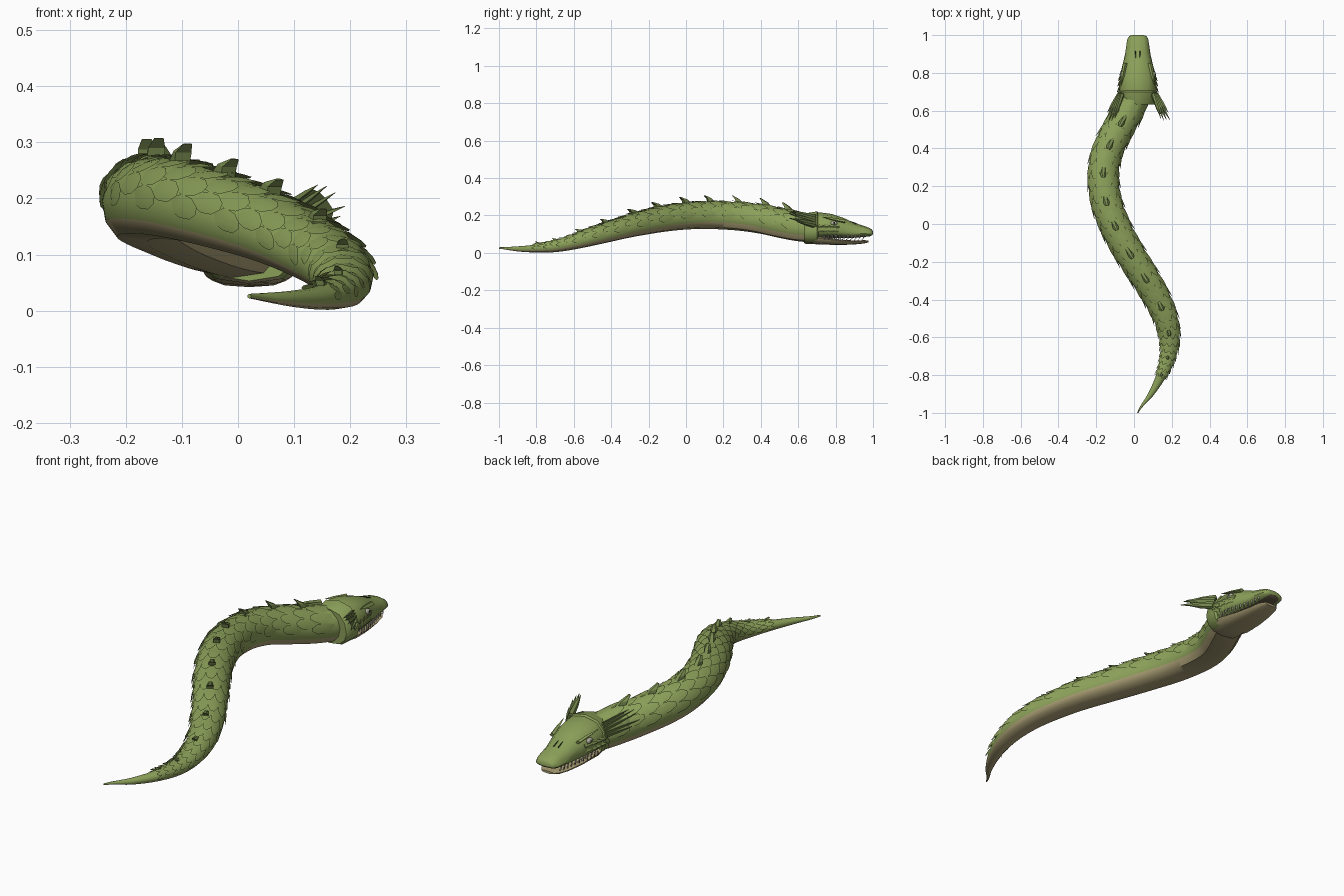
import bpy, bmesh, math
from mathutils import Vector

if "Cube" in bpy.data.objects:
    bpy.data.objects.remove(bpy.data.objects["Cube"])


def material(name, rgb):
    m = bpy.data.materials.new(name)
    m.use_nodes = True
    m.diffuse_color = (*rgb, 1)
    bsdf = m.node_tree.nodes["Principled BSDF"]
    bsdf.inputs["Base Color"].default_value = (*rgb, 1)
    bsdf.inputs["Roughness"].default_value = 0.8
    return m


GREEN = material("scale green", (0.26, 0.35, 0.10))
DARK_GREEN = material("fin green", (0.19, 0.26, 0.08))
TAN = material("belly tan", (0.41, 0.35, 0.18))
MOUTH = material("mouth brown", (0.12, 0.10, 0.06))
BONE = material("tooth bone", (0.42, 0.41, 0.34))
BLACK = material("pupil black", (0.03, 0.035, 0.02))


class Part:
    """Collects lofts and plates into one mesh object."""

    def __init__(self, name, *mats):
        self.name, self.mats, self.bm = name, mats, bmesh.new()

    def loft(self, rings, rule=lambda k: 0):
        rows = [[self.bm.verts.new(p) for p in ring] for ring in rings]
        n = len(rows[0])
        for a, b in zip(rows, rows[1:]):
            for k in range(n):
                j = (k + 1) % n
                self.bm.faces.new((a[k], a[j], b[j], b[k])).material_index = rule(k)
        self.bm.faces.new(rows[0])
        self.bm.faces.new(rows[-1])

    def blade(self, base, tip, wide, thick):
        """Tapered four-sided spike with half-extents wide and thick."""
        base, tip, wide, thick = map(Vector, (base, tip, wide, thick))
        self.loft([[base.lerp(tip, t) + d * s for d in (wide, thick, -wide, -thick)]
                   for t, s in ((0, 1), (0.55, 0.75), (1, 0.08))])

    def ball(self, centre, radii):
        new = bmesh.ops.create_uvsphere(self.bm, u_segments=12, v_segments=8, radius=1)["verts"]
        for v in new:
            v.co = Vector(centre) + Vector(a * b for a, b in zip(v.co, radii))

    def finish(self, angle=42, closed=True):
        if closed:
            bmesh.ops.recalc_face_normals(self.bm, faces=self.bm.faces)
        mesh = bpy.data.meshes.new(self.name)
        self.bm.to_mesh(mesh)
        self.bm.free()
        for m in self.mats:
            mesh.materials.append(m)
        mesh.polygons.foreach_set("use_smooth", [True] * len(mesh.polygons))
        mesh.set_sharp_from_angle(angle=math.radians(angle))
        bpy.context.collection.objects.link(bpy.data.objects.new(self.name, mesh))


# Body profile at every 0.1 from tail tip to neck: centre, underside, top, half width
CENTRE = (.02, .09, .145, .18, .188, .168, .125, .068, .005, -.055, -.105, -.142, -.16, -.16, -.135, -.085, -.03, .015)
UNDER = (.022, .008, .002, .004, .018, .038, .06, .082, .1, .115, .125, .128, .125, .117, .102, .08, .062, .055)
TOP = (.03, .035, .045, .066, .1, .138, .17, .205, .232, .253, .267, .273, .273, .268, .257, .238, .218, .205)
WIDTH = (.003, .015, .027, .04, .053, .062, .069, .073, .076, .078, .079, .08, .08, .08, .08, .08, .08, .08)


def sample(vals, y):
    """Smooth interpolation of a profile at y."""
    f = min(max((y + 1) * 10, 0), len(vals) - 1.001)
    i = int(f)
    t = f - i
    a, b, c, d = (vals[min(max(i + k, 0), len(vals) - 1)] for k in (-1, 0, 1, 2))
    return b + t * (c - a) / 2 + t * t * (a - 2.5 * b + 2 * c - d / 2) + t ** 3 * (1.5 * (b - c) + (d - a) / 2)


def skin(y, angle, lift=0.0):
    """Point on the body surface, raised by lift."""
    x, lo, hi, w = (sample(v, y) for v in (CENTRE, UNDER, TOP, WIDTH))
    slope = (sample(CENTRE, y + .01) - sample(CENTRE, y - .01)) / .02
    side = Vector((1, -slope, 0)).normalized()
    c, s = math.cos(angle), math.sin(angle)
    if s < 0:
        c = math.copysign(abs(c) ** .6, c)
    return Vector((x, y, (lo + hi) / 2)) + side * c * (w + lift) + Vector((0, 0, s * ((hi - lo) / 2 + lift)))


SIDES = 12
ANGLES = [math.tau * k / SIDES for k in range(SIDES)]

body = Part("body", GREEN, TAN)
body.loft([[skin(-1 + i * .02, a) for a in ANGLES] for i in range(85)],
          lambda k: 1 if 7 <= k <= 10 else 0)
body.finish()

# Thin overlapping shield scales, staggered row by row, wound to face outwards
SHIELD = ((-.5, -.3), (-.1, -.52), (.25, -.45), (.5, -.15), (.5, .15), (.25, .45), (-.1, .52), (-.5, .3))
scales = Part("body_scales", GREEN)
y, row = .6, 0
while y > -.8:
    size = max(sample(WIDTH, y) / .08, .5)
    flare = .011 + .005 * (1 - size)
    count = 6 - row % 2
    gap = math.radians(200) / 6
    for k in range(count):
        mid = math.pi / 2 + (k - (count - 1) / 2) * gap
        rim = [scales.bm.verts.new(skin(y - u * .095 * size, mid + v * gap, flare * (u + .3)))
               for u, v in SHIELD]
        hub = scales.bm.verts.new(skin(y, mid, .006))
        for i in range(len(SHIELD)):
            face = scales.bm.faces.new((hub, rim[i], rim[(i + 1) % len(SHIELD)]))
            face.normal_update()
            axis = skin(y, mid) - skin(y, mid, -.02)
            if face.normal.dot(axis) < 0:
                face.normal_flip()
    y -= .062 * size
    row += 1
scales.finish(closed=False)

# Hooked spines down the back
spines = Part("back_spines", DARK_GREEN)
for y in (.55, .43, .28, .13, -.0, -.15, -.28, -.43, -.57, -.7, -.79):
    w = sample(WIDTH, y)
    size = max(w / .08, .5)
    rings = []
    for front, back, half, lift in ((.028, -.012, .016, -.004), (.006, -.018, .013, .018), (-.028, -.034, .006, .035)):
        da = half * size / w
        rings.append([skin(y + d * size, math.pi / 2 + s * da, lift * size)
                      for d, s in ((front, -.5), (front, .5), (back, 1), (back, -1))])
    spines.loft(rings)
spines.finish(25)

MID = .02  # head centre line


def head_ring(y, w, lo, hi, split):
    zc = lo + split * (hi - lo)
    ring = []
    for a in ANGLES:
        c, s = math.cos(a), math.sin(a)
        c = math.copysign(abs(c) ** .75, c)
        ring.append((MID + w * c, y, zc + s * (hi - zc if s > 0 else zc - lo)))
    return ring


# Upper head: y, half width, lower edge, top
HEAD = ((.64, .088, .07, .2), (.66, .096, .075, .212), (.72, .1, .08, .216), (.78, .096, .081, .208),
        (.84, .081, .08, .188), (.9, .067, .081, .16), (.95, .06, .085, .145), (.98, .055, .088, .134),
        (.994, .046, .093, .125), (1, .032, .099, .116))
head = Part("upper_head", GREEN, MOUTH)
head.loft([head_ring(*r, .3) for r in HEAD], lambda k: 1 if k in (8, 9) else 0)
head.finish()

JAW = ((.65, .08, .05, .11), (.72, .086, .045, .088), (.82, .073, .042, .072), (.9, .06, .045, .066),
       (.95, .05, .05, .068), (.975, .032, .056, .067))
jaw = Part("lower_jaw", TAN)
jaw.loft([head_ring(*r, .75) for r in JAW])
jaw.finish()

# Raised rim behind the head, sloping down to the neck
collar = Part("head_collar", GREEN, TAN)
collar.loft([head_ring(*r, .4) for r in ((.632, .088, .053, .208), (.642, .098, .048, .212),
                                         (.7, .104, .046, .222), (.708, .096, .054, .214))],
            lambda k: 1 if k in (8, 9) else 0)
collar.finish()


def edge(table, y):
    """Row of a head table interpolated at y."""
    for a, b in zip(table, table[1:]):
        if a[0] <= y <= b[0]:
            return [p + (q - p) * (y - a[0]) / (b[0] - a[0]) for p, q in zip(a, b)]


teeth = Part("teeth", BONE)
fins = Part("ear_fins", DARK_GREEN)
frills = Part("cheek_frills", GREEN)
eyes = Part("eyes", BONE)
pupils = Part("pupils", BLACK)
nostrils = Part("nostrils", BLACK)
FIN_TIPS = ((.122, .56, .224), (.138, .548, .222), (.153, .55, .21), (.17, .55, .186), (.162, .59, .168))
for s in (-1, 1):
    for i in range(11):
        yy = .74 + i * .021
        _, w, lo, _ = edge(HEAD, yy)
        x = MID + s * (w - .009)
        teeth.blade((x, yy, lo + .014), (x, yy, lo - .01), (0, .006, 0), (.004, 0, 0))
        _, w, _, hi = edge(JAW, yy - .008)
        x = MID + s * (w - .012)
        teeth.blade((x, yy - .008, hi - .012), (x, yy - .008, hi + .008), (0, .005, 0), (.004, 0, 0))
    # Fan of blades joined by a thin web
    roots = [(MID + s * (.078 + i * .005), .69, .195 - i * .013) for i in range(5)]
    tips = [(MID + s * x, yy, z) for x, yy, z in FIN_TIPS]
    for r, t in zip(roots, tips):
        fins.blade(r, t, (s * .009, .005, .01), (s * .004, .003, -.004))
    for i in range(4):
        web = [Vector(p) for p in (roots[i], roots[i + 1])]
        web += [web[1].lerp(Vector(tips[i + 1]), .75), web[0].lerp(Vector(tips[i]), .75)]
        fins.bm.faces.new([fins.bm.verts.new(p) for p in web])
    # Small pointed scales on the cheek and a brow ridge above the eye
    for i in range(4):
        for z in (.115, .14):
            yy = .73 + i * .03
            w = edge(HEAD, yy)[1]
            frills.blade((MID + s * (w - .006), yy, z), (MID + s * (w + .011), yy - .035, z + .004),
                         (0, .004, .012), (.005 * s, .002, 0))
    frills.blade((MID + s * .066, .85, .168), (MID + s * .09, .73, .192), (.012, 0, -.004), (0, .002, .009))
    eyes.ball((MID + s * .083, .79, .158), (.011, .019, .012))
    pupils.ball((MID + s * .091, .793, .159), (.0045, .005, .007))
    nostrils.blade((MID + s * .011, .915, .154), (MID + s * .011, .878, .17), (.003, 0, 0), (0, .001, .003))
for part in (teeth, fins, frills, eyes, pupils, nostrils):
    part.finish()
